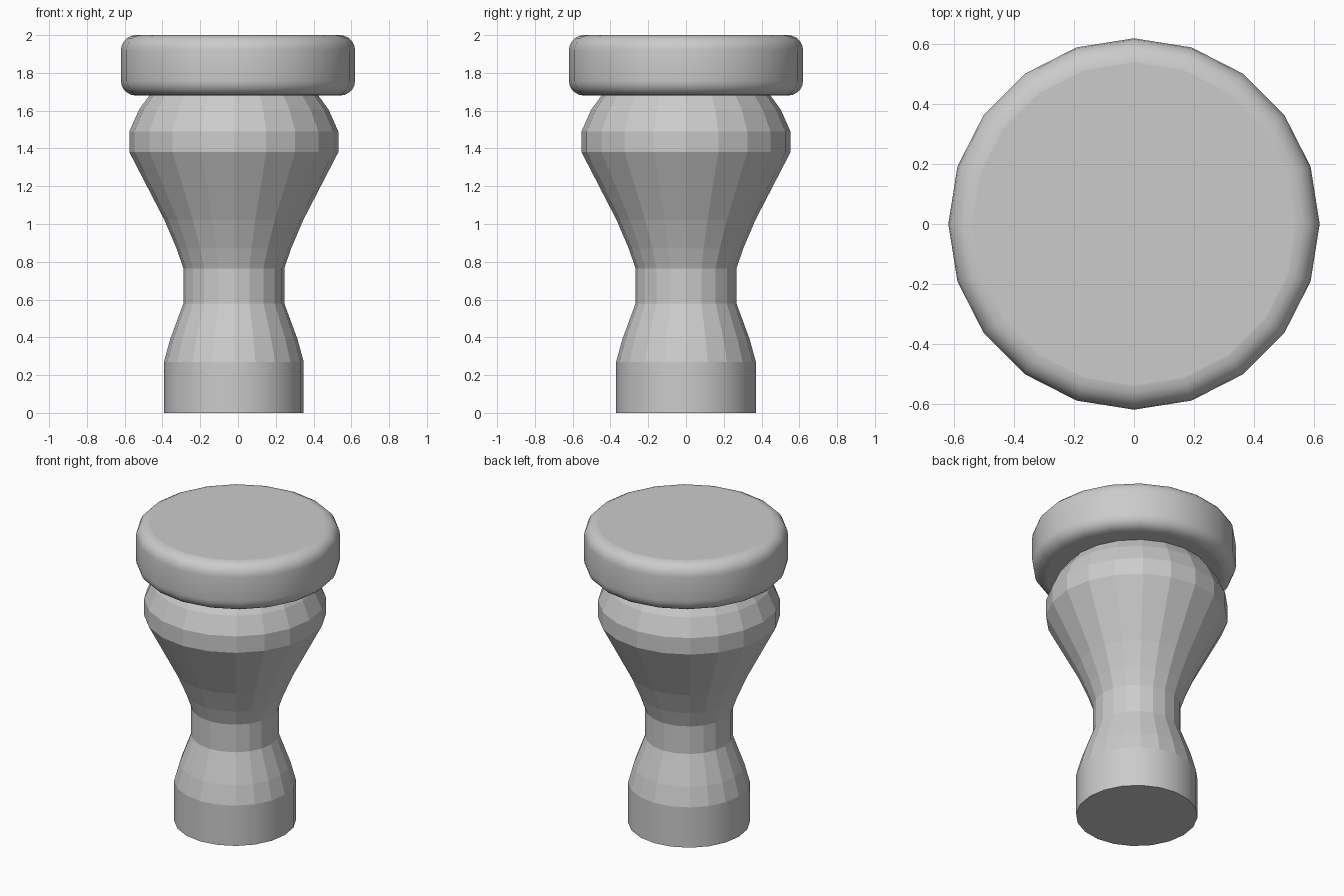
import bpy, bmesh
from math import sin, cos, pi

if "Cube" in bpy.data.objects:
    bpy.data.objects.remove(bpy.data.objects["Cube"])

SIDES = 20


def lathe(name, profile, x=0.0, smooth=lambda z: False):
    """Spin (radius, z) points into a closed solid; smooth(z) picks side faces."""
    bm = bmesh.new()
    rings = []
    for r, z in profile:
        rings.append([bm.verts.new((x + r * cos(2 * pi * i / SIDES),
                                    r * sin(2 * pi * i / SIDES), z))
                      for i in range(SIDES)])
    for a, b in zip(rings, rings[1:]):
        for i in range(SIDES):
            j = (i + 1) % SIDES
            f = bm.faces.new((a[i], a[j], b[j], b[i]))
            f.smooth = smooth(f.calc_center_median().z)
    bm.faces.new(rings[0][::-1])
    bm.faces.new(rings[-1])
    mesh = bpy.data.meshes.new(name)
    bm.to_mesh(mesh)
    bm.free()
    obj = bpy.data.objects.new(name, mesh)
    bpy.context.collection.objects.link(obj)
    return obj


# Turned handle: round foot, narrow neck, flared bulb (slightly off-centre)
handle = [(0.37, 0), (0.37, 0.27), (0.337, 0.39), (0.267, 0.58), (0.267, 0.765),
          (0.303, 0.87), (0.367, 1.02), (0.553, 1.38), (0.553, 1.49),
          (0.502, 1.605), (0.44, 1.69), (0.40, 1.73)]
lathe("handle", handle, x=-0.022, smooth=lambda z: z < 0.27)

# Disc cap with rounded rims
R, LOW, HIGH, BEVEL, STEPS = 0.62, 1.68, 2.0, 0.08, 5
arc = [(k / STEPS) * pi / 2 for k in range(STEPS + 1)]
cap = [(R - BEVEL + BEVEL * sin(t), LOW + BEVEL - BEVEL * cos(t)) for t in arc]
cap += [(R - BEVEL + BEVEL * cos(t), HIGH - BEVEL + BEVEL * sin(t)) for t in arc]
lathe("cap", cap, smooth=lambda z: True)
